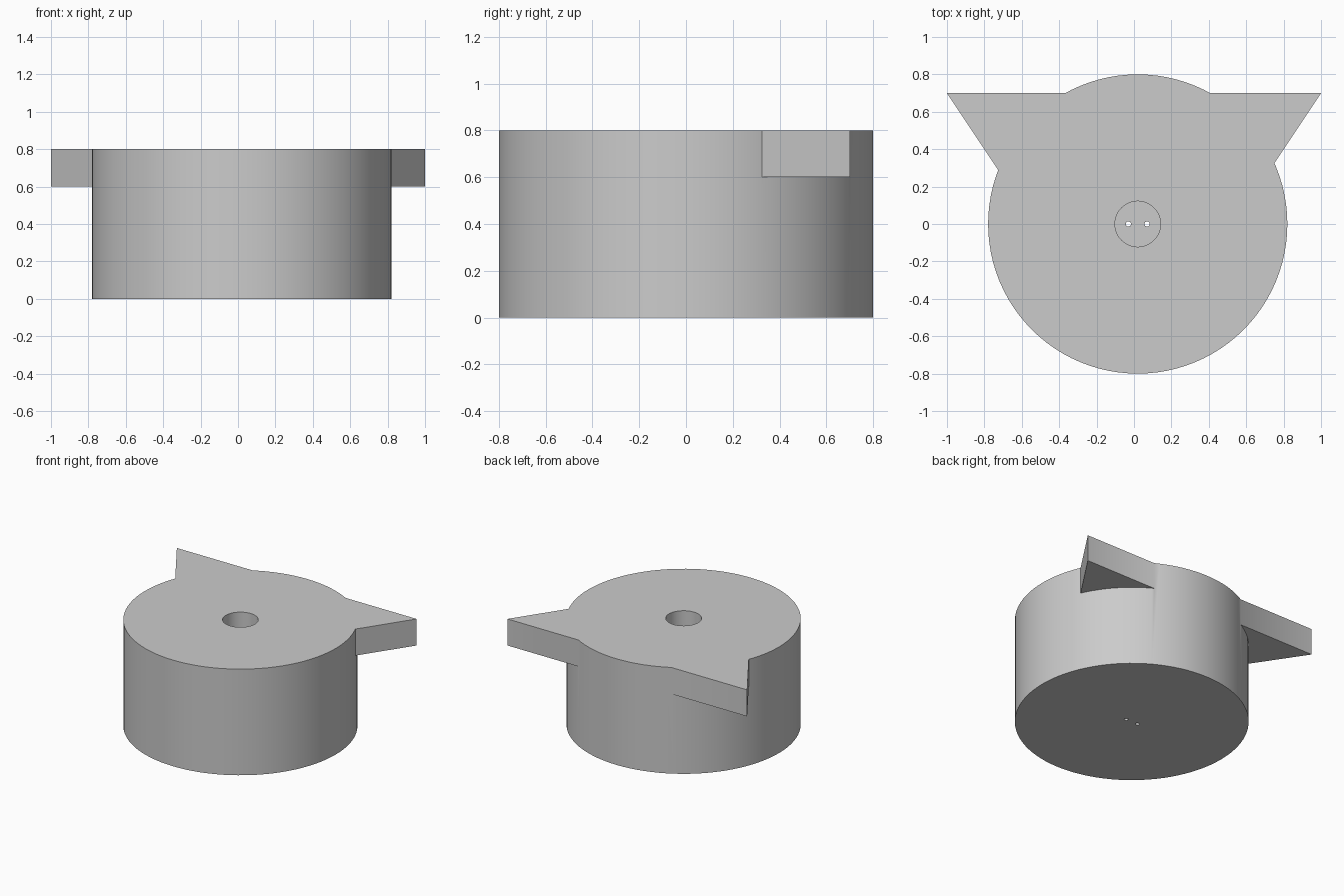
import bpy
import bmesh
import math

cube = bpy.data.objects.get("Cube")
if cube:
    bpy.data.objects.remove(cube, do_unlink=True)

CENTRE_X = 0.02
HEIGHT = 0.8

grey = bpy.data.materials.new("light_grey")
grey.use_nodes = True
grey.diffuse_color = (0.6, 0.6, 0.6, 1)
grey.node_tree.nodes["Principled BSDF"].inputs["Base Color"].default_value = grey.diffuse_color


def prism(name, outline, z0, z1):
    """Extrude a flat outline from z0 up to z1."""
    bm = bmesh.new()
    face = bm.faces.new([bm.verts.new((x, y, z0)) for x, y in outline])
    top = bmesh.ops.extrude_face_region(bm, geom=[face])["geom"]
    bmesh.ops.translate(bm, vec=(0, 0, z1 - z0),
                        verts=[v for v in top if isinstance(v, bmesh.types.BMVert)])
    bmesh.ops.recalc_face_normals(bm, faces=bm.faces)
    mesh = bpy.data.meshes.new(name)
    bm.to_mesh(mesh)
    bm.free()
    mesh.materials.append(grey)
    obj = bpy.data.objects.new(name, mesh)
    bpy.context.collection.objects.link(obj)
    return obj


def circle(x, radius, sides):
    angles = [2 * math.pi * i / sides for i in range(sides)]
    return [(x + radius * math.cos(a), radius * math.sin(a)) for a in angles]


def combine(target, other, operation):
    """Apply a boolean and discard the second solid."""
    bpy.ops.object.select_all(action="DESELECT")
    bpy.context.view_layer.objects.active = target
    target.select_set(True)
    mod = target.modifiers.new(operation.lower(), "BOOLEAN")
    mod.operation = operation
    mod.solver = "EXACT"
    mod.object = other
    bpy.ops.object.modifier_apply(modifier=mod.name)
    bpy.data.objects.remove(other, do_unlink=True)


# Round body
body = prism("round_body", circle(CENTRE_X, 0.8, 96), 0, HEIGHT)

# Pointed ears: one tapering plate fused into the top of the body
ears = prism("ears", [(-1, 0.7), (-0.4, -0.2), (0.4, -0.2), (1, 0.7)], 0.6, HEIGHT)
combine(body, ears, "UNION")

# Central socket
socket = prism("socket_cutter", circle(CENTRE_X, 0.122, 48), 0.1, HEIGHT + 0.1)
combine(body, socket, "DIFFERENCE")

# Two pin holes through the socket floor
for side in (-1, 1):
    pin = prism("pin_cutter", circle(CENTRE_X + side * 0.05, 0.014, 16), -0.1, 0.2)
    combine(body, pin, "DIFFERENCE")

bpy.ops.object.shade_smooth_by_angle(angle=math.radians(30))
